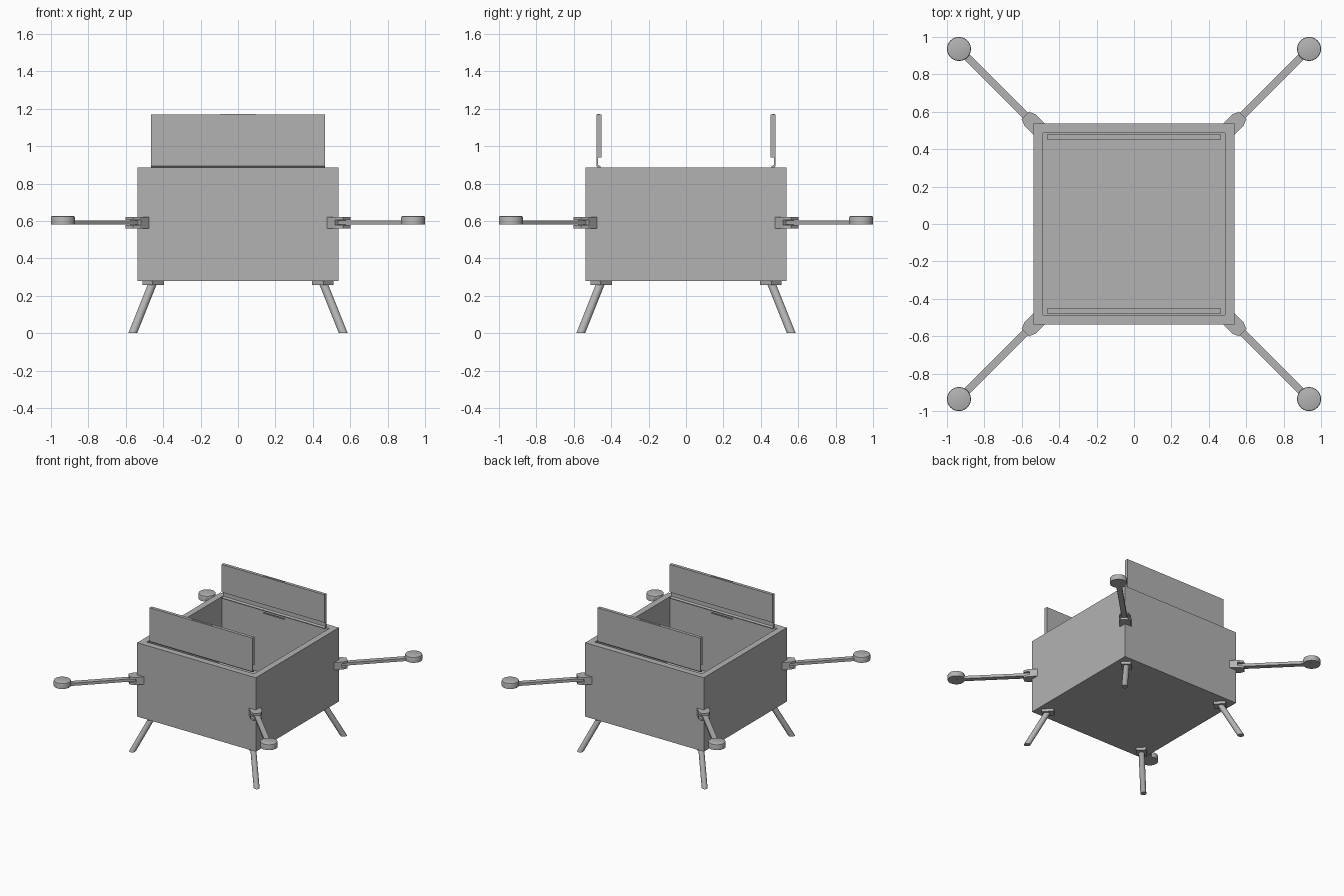
import bpy
import bmesh
from math import pi, radians, cos, atan2, sqrt
from mathutils import Matrix, Vector

default = bpy.data.objects.get("Cube")
if default:
    bpy.data.objects.remove(default, do_unlink=True)

grey = bpy.data.materials.new("plain_grey")
grey.use_nodes = True
grey.diffuse_color = (0.45, 0.45, 0.45, 1)
grey.node_tree.nodes["Principled BSDF"].inputs["Base Color"].default_value = grey.diffuse_color


def finish(bm, name, turn=0, smooth=False):
    """Turn the mesh about the vertical axis and make it an object."""
    bm.transform(Matrix.Rotation(turn, 4, "Z"))
    bmesh.ops.recalc_face_normals(bm, faces=bm.faces)
    mesh = bpy.data.meshes.new(name)
    bm.to_mesh(mesh)
    bm.free()
    mesh.materials.append(grey)
    ob = bpy.data.objects.new(name, mesh)
    bpy.context.collection.objects.link(ob)
    if smooth:
        bpy.ops.object.select_all(action="DESELECT")
        ob.select_set(True)
        bpy.context.view_layer.objects.active = ob
        bpy.ops.object.shade_smooth_by_angle(angle=radians(35))
    return ob


def prism(points, offset):
    """Extrude a closed outline along an offset."""
    bm = bmesh.new()
    face = bm.faces.new([bm.verts.new(p) for p in points])
    top = bmesh.ops.extrude_face_region(bm, geom=[face], use_keep_orig=True)["geom"]
    moved = [v for v in top if isinstance(v, bmesh.types.BMVert)]
    bmesh.ops.translate(bm, verts=moved, vec=offset)
    return bm


def plate(name, outline, z0, z1, turn):
    """Flat plate mirrored across its length; outline holds (u, half width)."""
    pts = [(u, v, z0) for u, v in outline] + [(u, -v, z0) for u, v in reversed(outline)]
    return finish(prism(pts, (0, 0, z1 - z0)), name, turn)


# Open-topped cargo box
W, BOTTOM, TOP, OPEN, FLOOR = 0.537, 0.28, 0.885, 0.465, 0.36
bm = prism([(-W, -W, BOTTOM), (W, -W, BOTTOM), (W, W, BOTTOM), (-W, W, BOTTOM)],
           (0, 0, TOP - BOTTOM))
bm.normal_update()
lid_face = max(bm.faces, key=lambda f: f.calc_center_median().z)
bmesh.ops.inset_region(bm, faces=[lid_face], thickness=W - OPEN)
down = bmesh.ops.extrude_face_region(bm, geom=[lid_face])["geom"]
bmesh.ops.translate(bm, verts=[v for v in down if isinstance(v, bmesh.types.BMVert)],
                    vec=(0, 0, FLOOR - TOP))
if lid_face.is_valid:
    bm.faces.remove(lid_face)
finish(bm, "cargo_box")

# Raised lid flaps with thin hinge strips and grips
flap = [(0.457, TOP), (0.47, TOP), (0.478, 0.893), (0.478, 1.168), (0.452, 1.168),
        (0.452, 0.94), (0.47, 0.94), (0.47, 0.9), (0.457, 0.892)]
for side, turn in (("back", 0), ("front", pi)):
    finish(prism([(-OPEN, y, z) for y, z in flap], (2 * OPEN, 0, 0)), side + "_lid_flap", turn)
    grip = [(-0.095, 0.463, 1.168), (0.095, 0.463, 1.168),
            (0.095, 0.473, 1.168), (-0.095, 0.473, 1.168)]
    finish(prism(grip, (0, 0, 0.003)), side + "_flap_grip", turn)
    latch = [(-0.095, OPEN, 0.86), (0.095, OPEN, 0.86),
             (0.095, OPEN, 0.87), (-0.095, OPEN, 0.87)]
    finish(prism(latch, (0, -0.003, 0)), side + "_latch_strip", turn)

# Corner parts, built along +x and turned to each diagonal
HUB = 0.936 * sqrt(2)
LEG_TOP, LEG_FOOT, LEG_Z, LEG_R = 0.643, 0.796, 0.27, 0.022
tilt = atan2(LEG_FOOT - LEG_TOP, LEG_Z)
ear = [(0.7, 0.043), (0.785, 0.043), (0.822, 0.028)]
corners = ("back_left", "back_right", "front_right", "front_left")
for i, corner in enumerate(corners):
    turn = pi / 4 + i * pi / 2
    # Forked arm bracket
    plate(corner + "_bracket_top", ear, 0.604, 0.622, turn)
    plate(corner + "_bracket_bottom", ear, 0.56, 0.578, turn)
    plate(corner + "_bracket_core", [(0.7, 0.043), (0.775, 0.043)], 0.578, 0.604, turn)
    # Arm
    plate(corner + "_arm", [(0.77, 0.02), (HUB, 0.02)], 0.58, 0.602, turn)
    # Motor pod with a rounded top rim
    bm = bmesh.new()
    bmesh.ops.create_cone(bm, cap_ends=True, segments=40, radius1=0.064, radius2=0.064,
                          depth=0.045, matrix=Matrix.Translation((HUB, 0, 0.6035)))
    rim = [e for e in bm.edges if all(v.co.z > 0.61 for v in e.verts)]
    bmesh.ops.bevel(bm, geom=rim, offset=0.007, segments=2, affect="EDGES", profile=0.5)
    finish(bm, corner + "_motor", turn, True)
    # Leg mount under the box
    plate(corner + "_leg_mount", [(0.595, 0.037), (0.685, 0.037)], 0.258, BOTTOM, turn)
    # Splayed leg, cut flat at the ground
    bm = bmesh.new()
    bmesh.ops.create_cone(bm, cap_ends=True, segments=24, radius1=LEG_R, radius2=LEG_R,
                          depth=LEG_Z, matrix=Matrix.Translation((0, 0, LEG_Z / 2)))
    for v in bm.verts:
        v.co.x = v.co.x / cos(tilt) + LEG_FOOT + (LEG_TOP - LEG_FOOT) * v.co.z / LEG_Z
    finish(bm, corner + "_leg", turn, True)
